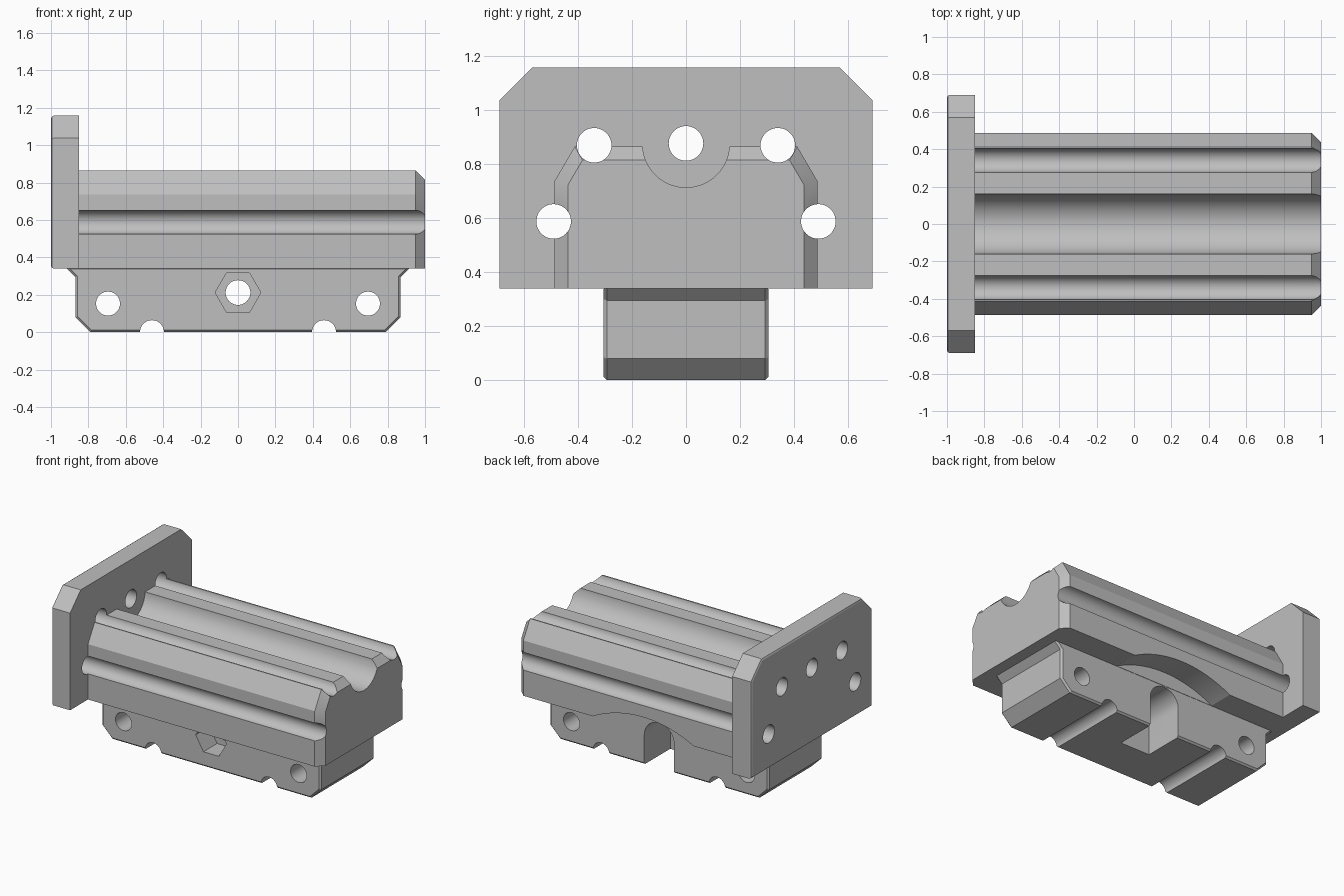
import bpy, bmesh, math
from mathutils import Vector

cube = bpy.data.objects.get("Cube")
if cube:
    bpy.data.objects.remove(cube, do_unlink=True)

grey = bpy.data.materials.new("plain_grey")
grey.use_nodes = True
colour = (0.52, 0.52, 0.52, 1)
grey.diffuse_color = colour
grey.node_tree.nodes["Principled BSDF"].inputs["Base Color"].default_value = colour


def inset(points, d):
    """Mitred inset of a counter-clockwise outline."""
    out = []
    for i, p in enumerate(points):
        p = Vector(p)
        a = (p - Vector(points[i - 1])).normalized()
        b = (Vector(points[(i + 1) % len(points)]) - p).normalized()
        na, nb = Vector((-a.y, a.x)), Vector((-b.y, b.x))
        out.append(tuple(p + (na + nb) * d / (1 + na.dot(nb))))
    return out


def loft(name, axis, sections):
    """Solid through (position, outline) sections along the x or y axis."""
    bm = bmesh.new()
    rings = []
    for t, outline in sections:
        rings.append([bm.verts.new((t, u, v) if axis == "X" else (u, t, v)) for u, v in outline])
    n = len(rings[0])
    for r, s in zip(rings, rings[1:]):
        for i in range(n):
            j = (i + 1) % n
            bm.faces.new((r[i], r[j], s[j], s[i]))
    bm.faces.new(rings[0])
    bm.faces.new(rings[-1])
    bmesh.ops.recalc_face_normals(bm, faces=bm.faces)
    mesh = bpy.data.meshes.new(name)
    bm.to_mesh(mesh)
    bm.free()
    mesh.materials.append(grey)
    obj = bpy.data.objects.new(name, mesh)
    bpy.context.collection.objects.link(obj)
    return obj


def arc(u, v, r, n=48, start=0.0, sweep=math.tau):
    steps = n if sweep == math.tau else n - 1
    return [(u + r * math.cos(start + sweep * i / steps),
             v + r * math.sin(start + sweep * i / steps)) for i in range(n)]


def cut(obj, axis, outline, start, end):
    """Subtract a prism from the part."""
    cutter = loft("cutter", axis, [(start, outline), (end, outline)])
    cutter.hide_render = True
    mod = obj.modifiers.new("cut", "BOOLEAN")
    mod.operation = "DIFFERENCE"
    mod.solver = "EXACT"
    mod.object = cutter
    bpy.context.view_layer.objects.active = obj
    bpy.ops.object.modifier_apply(modifier=mod.name)
    bpy.data.objects.remove(cutter, do_unlink=True)


def mirrored(right_side):
    """Complete a symmetric counter-clockwise outline from its right half."""
    return right_side + [(-u, v) for u, v in reversed(right_side)]


FLOOR, ROD = 0.34, 0.064
rod_centres = [(s * u, v) for s in (-1, 1) for u, v in ((0.34, 0.87), (0.49, 0.588))]

# End plate with cut top corners and a softened outer rim
outline = mirrored([(0.69, FLOOR), (0.69, 1.037), (0.57, 1.158)])
plate = loft("end_plate", "X", [(-1, inset(outline, 0.015)), (-0.995, inset(outline, 0.005)),
                                (-0.985, outline), (-0.85, outline)])
for u, v in rod_centres + [(0, 0.877)]:
    cut(plate, "X", arc(u, v, ROD), -1.1, -0.7)

# Main body, chamfered at the free end except along its base
outline = mirrored([(0.487, FLOOR), (0.487, 0.737), (0.412, 0.865)])
tip = [(u, FLOOR if v < 0.5 else v) for u, v in inset(outline, 0.05)]
body = loft("main_body", "X", [(-0.85, outline), (0.95, outline), (1, tip)])
for u, v in rod_centres:
    cut(body, "X", arc(u, v, ROD), -0.95, 1.1)
cut(body, "X", arc(0, 0.875, 0.161, 64), -0.95, 1.1)

# Shallow clearance arch under the rear overhang
half, rise = 0.4, 0.1
radius = (half ** 2 + rise ** 2) / (2 * rise)
cut(body, "Y", arc(0, FLOOR + rise - radius, radius, 160), 0.305, 0.6)

# Foot block with flared top, cut lower corners and fine edge chamfers
outline = mirrored([(0.79, 0), (0.87, 0.08), (0.87, 0.295), (0.925, 0.35)])
small = inset(outline, 0.012)
foot = loft("foot_block", "Y", [(-0.305, small), (-0.293, outline), (0.293, outline), (0.305, small)])
for s in (-1, 1):
    cut(foot, "Y", arc(s * 0.695, 0.153, ROD), -0.5, 0.5)
    cut(foot, "Y", arc(s * 0.46, 0, ROD), -0.5, 0.5)

# Centre bolt hole, hexagonal nut pocket in front, open slot behind
cut(foot, "Y", arc(0, 0.212, 0.066), -0.5, 0.5)
cut(foot, "Y", arc(0, 0.212, 0.122, 6), -0.5, -0.15)
slot = [(-0.118, -0.1), (0.118, -0.1)] + arc(0, 0.212, 0.118, 25, 0, math.pi)
cut(foot, "Y", slot, 0.01, 0.5)

bpy.ops.object.select_all(action="DESELECT")
for part in (plate, body, foot):
    part.select_set(True)
bpy.context.view_layer.objects.active = body
bpy.ops.object.shade_smooth_by_angle(angle=math.radians(25))
